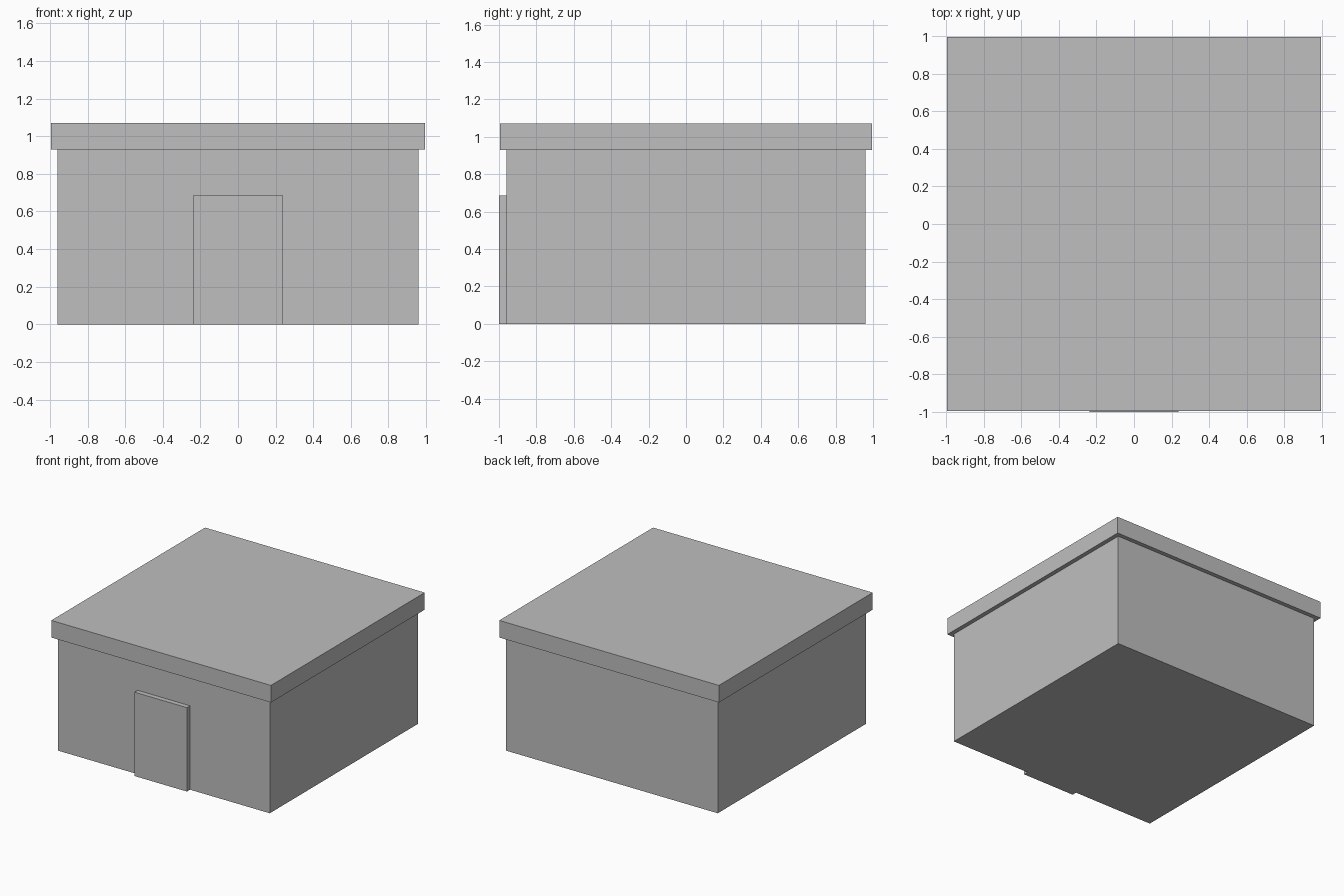
import bpy

cube = bpy.data.objects.get("Cube")
if cube:
    bpy.data.objects.remove(cube, do_unlink=True)

grey = bpy.data.materials.new("plain grey")
grey.use_nodes = True
COLOUR = (0.52, 0.52, 0.52, 1)
grey.diffuse_color = COLOUR
grey.node_tree.nodes["Principled BSDF"].inputs["Base Color"].default_value = COLOUR


def box(name, low, high):
    """Add a flat-shaded box between two opposite corners."""
    centre = [(a + b) / 2 for a, b in zip(low, high)]
    size = [b - a for a, b in zip(low, high)]
    bpy.ops.mesh.primitive_cube_add(size=1, location=centre)
    obj = bpy.context.object
    obj.name = name
    obj.scale = size
    bpy.ops.object.transform_apply(location=False, rotation=False, scale=True)
    obj.data.materials.append(grey)
    return obj


WALL = 0.96
EAVES = 0.93

# Square building body
box("walls", (-WALL, -WALL, 0), (WALL, WALL, EAVES))
# Flat overhanging roof slab
box("roof", (-0.995, -0.995, EAVES), (0.995, 0.995, 1.07))
# Raised door slab on the front wall
box("door", (-0.237, -1, 0), (0.237, -WALL, 0.687))
